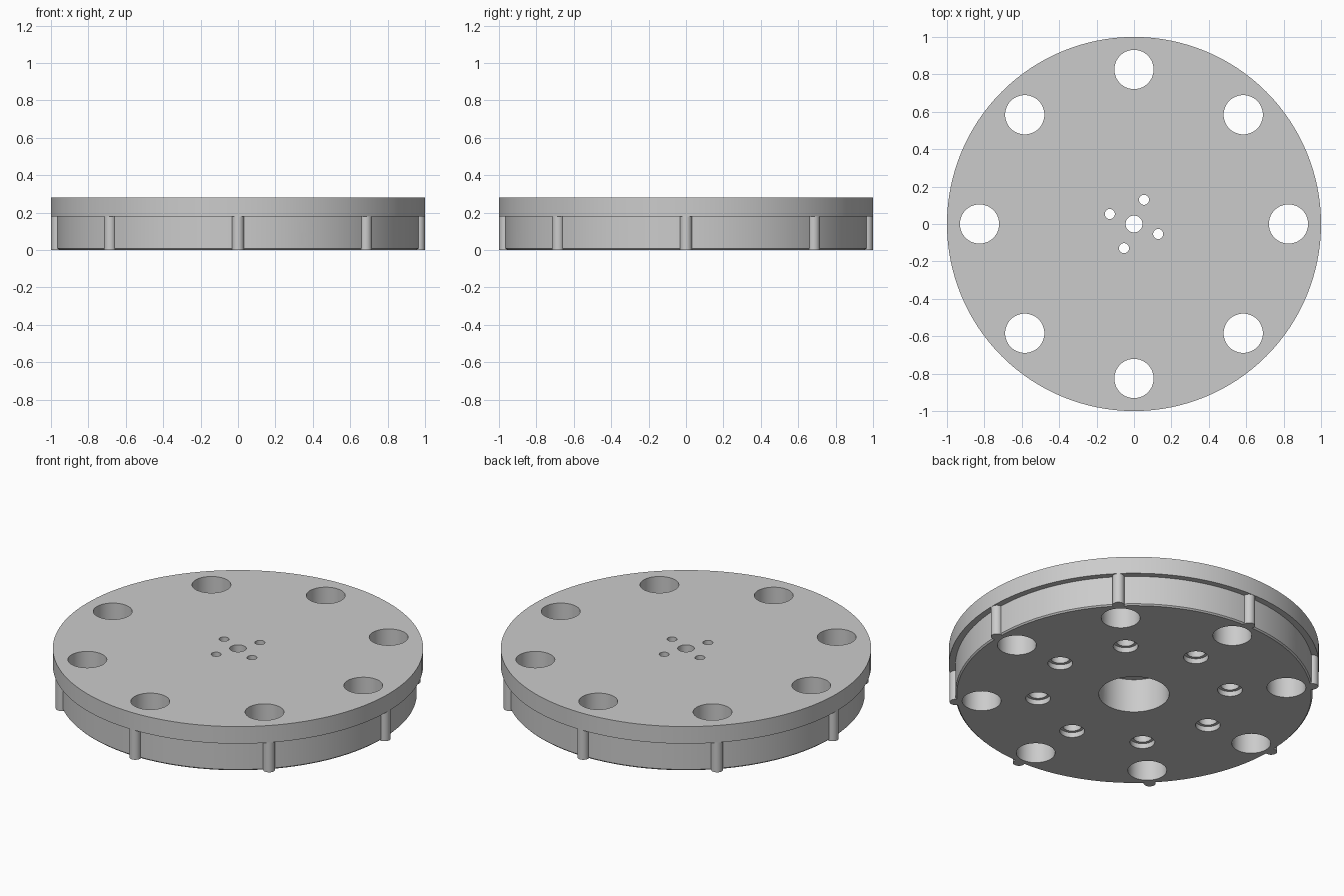
import bpy
import bmesh
from math import cos, sin, pi, radians
from mathutils import Matrix, Vector

if "Cube" in bpy.data.objects:
    bpy.data.objects.remove(bpy.data.objects["Cube"], do_unlink=True)

grey = bpy.data.materials.new("machined_grey")
grey.use_nodes = True
COLOUR = (0.6, 0.6, 0.6, 1)
grey.diffuse_color = COLOUR
grey.node_tree.nodes["Principled BSDF"].inputs["Base Color"].default_value = COLOUR


def add_object(name, bm):
    bmesh.ops.recalc_face_normals(bm, faces=bm.faces)
    mesh = bpy.data.meshes.new(name)
    bm.to_mesh(mesh)
    bm.free()
    mesh.materials.append(grey)
    obj = bpy.data.objects.new(name, mesh)
    bpy.context.collection.objects.link(obj)
    return obj


def cylinder(name, radius, z0, z1, x=0, y=0, sides=48):
    bm = bmesh.new()
    place = Matrix.Translation((x, y, (z0 + z1) / 2))
    bmesh.ops.create_cone(bm, cap_ends=True, segments=sides, radius1=radius,
                          radius2=radius, depth=z1 - z0, matrix=place)
    return add_object(name, bm)


def lathe(name, profile, sides):
    """Solid of revolution from (radius, height) points, bottom to top."""
    bm = bmesh.new()
    rings = [[bm.verts.new((r * cos(2 * pi * i / sides), r * sin(2 * pi * i / sides), z))
              for i in range(sides)] for r, z in profile]
    for low, high in zip(rings, rings[1:]):
        for i in range(sides):
            j = (i + 1) % sides
            bm.faces.new((low[i], low[j], high[j], high[i]))
    bm.faces.new(rings[0])
    bm.faces.new(rings[-1])
    return add_object(name, bm)


def activate(obj):
    bpy.ops.object.select_all(action="DESELECT")
    obj.select_set(True)
    bpy.context.view_layer.objects.active = obj


def cut(target, cutter):
    mod = target.modifiers.new("cut", "BOOLEAN")
    mod.operation = "DIFFERENCE"
    mod.solver = "EXACT"
    mod.object = cutter
    activate(target)
    bpy.ops.object.modifier_apply(modifier=mod.name)
    bpy.data.objects.remove(cutter, do_unlink=True)


def ring(count, radius, start=0):
    for i in range(count):
        a = radians(start) + 2 * pi * i / count
        yield radius * cos(a), radius * sin(a)


# Flanged disc with a small chamfer at the foot
disc = lathe("flanged_disc", [(0.957, 0), (0.965, 0.008), (0.965, 0.178),
                              (1, 0.178), (1, 0.28)], 128)

# Large through holes near the rim
for x, y in ring(8, 0.826):
    cut(disc, cylinder("rim_hole", 0.105, -0.1, 0.4, x, y))

# Blind counterbored holes in the underside
for x, y in ring(8, 0.52):
    cut(disc, cylinder("counterbore", 0.067, -0.1, 0.03, x, y))
    cut(disc, cylinder("blind_hole", 0.05, -0.1, 0.18, x, y))

# Central bore from below, with shaft and screw holes to the top
cut(disc, cylinder("bore", 0.19, -0.1, 0.2, sides=64))
cut(disc, cylinder("shaft_hole", 0.045, 0.1, 0.4))
for x, y in ring(4, 0.14, 67.5):
    cut(disc, cylinder("screw_hole", 0.027, 0.1, 0.4, x, y, 32))

# Rounded square channel running from the bore out through both sides
bm = bmesh.new()
bmesh.ops.create_cube(bm, size=1, matrix=Matrix.Diagonal((2.4, 0.07, 0.07, 1)))
long_edges = [e for e in bm.edges
              if abs((e.verts[0].co - e.verts[1].co).dot(Vector((1, 0, 0)))) > 1]
bmesh.ops.bevel(bm, geom=long_edges, offset=0.017, segments=4, profile=0.5,
                affect="EDGES")
bm.transform(Matrix.Translation((0, 0, 0.055)) @ Matrix.Rotation(radians(112.5), 4, "Z"))
cut(disc, add_object("channel", bm))

# Round ribs around the lower wall
parts = [disc]
for i, (x, y) in enumerate(ring(8, 0.967)):
    parts.append(cylinder(f"rib_{i + 1}", 0.032, 0, 0.19, x, y, 32))

for part in parts:
    activate(part)
    bpy.ops.object.shade_smooth_by_angle(angle=radians(30))
